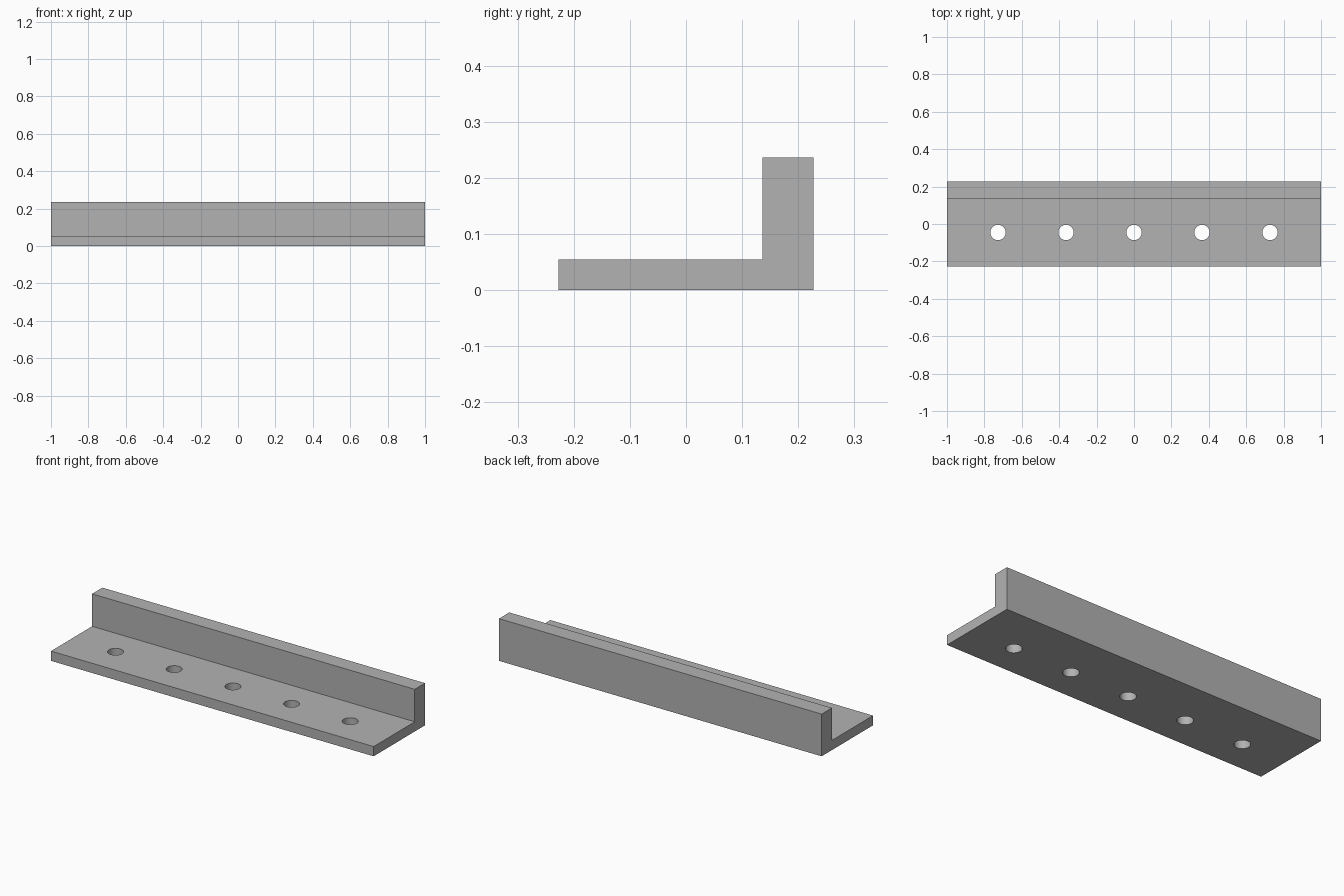
import bpy

cube = bpy.data.objects.get("Cube")
if cube:
    bpy.data.objects.remove(cube, do_unlink=True)

UNIT = 1 / 11
HALF_LENGTH = 1.0
DEPTH, WALL = 5 * UNIT, UNIT
BASE_Z, TOP_Z = 0.6 * UNIT, 2.6 * UNIT
HOLE_RADIUS, HOLE_SPACING, HOLE_COUNT = 0.45 * UNIT, 4 * UNIT, 5

grey = bpy.data.materials.new("plain_grey")
grey.use_nodes = True
colour = (0.448, 0.448, 0.448, 1)
grey.diffuse_color = colour
grey.node_tree.nodes["Principled BSDF"].inputs["Base Color"].default_value = colour

# L-shaped profile extruded along x
front, back = -DEPTH / 2, DEPTH / 2
inner = back - WALL
profile = [(front, 0), (back, 0), (back, TOP_Z), (inner, TOP_Z),
           (inner, BASE_Z), (front, BASE_Z)]
n = len(profile)
verts = [(x, y, z) for x in (-HALF_LENGTH, HALF_LENGTH) for y, z in profile]
faces = [tuple(reversed(range(n))), tuple(range(n, 2 * n))]
faces += [(i, (i + 1) % n, (i + 1) % n + n, i + n) for i in range(n)]
mesh = bpy.data.meshes.new("angle_bracket")
mesh.from_pydata(verts, [], faces)
mesh.materials.append(grey)
bracket = bpy.data.objects.new("angle_bracket", mesh)
bpy.context.collection.objects.link(bracket)

# Row of screw holes centred on the flat flange
for i in range(HOLE_COUNT):
    x = (i - (HOLE_COUNT - 1) / 2) * HOLE_SPACING
    bpy.ops.mesh.primitive_cylinder_add(
        vertices=48, radius=HOLE_RADIUS, depth=4 * BASE_Z,
        location=(x, (front + inner) / 2, BASE_Z / 2))
    cutter = bpy.context.object
    cutter.name = f"hole_cutter_{i + 1}"
    cutter.data.materials.append(grey)
    cutter.hide_render = True
    cutter.hide_set(True)
    cut = bracket.modifiers.new(f"screw_hole_{i + 1}", "BOOLEAN")
    cut.operation = "DIFFERENCE"
    cut.solver = "EXACT"
    cut.object = cutter

# Bake the holes, drop the cutters, smooth the hole walls
bpy.context.view_layer.update()
evaluated = bracket.evaluated_get(bpy.context.evaluated_depsgraph_get())
result = bpy.data.meshes.new_from_object(evaluated)
cutters = [m.object for m in bracket.modifiers]
bracket.modifiers.clear()
bracket.data = result
for cutter in cutters:
    bpy.data.objects.remove(cutter, do_unlink=True)
bpy.ops.object.select_all(action="DESELECT")
bracket.select_set(True)
bpy.context.view_layer.objects.active = bracket
bpy.ops.object.shade_smooth_by_angle()
